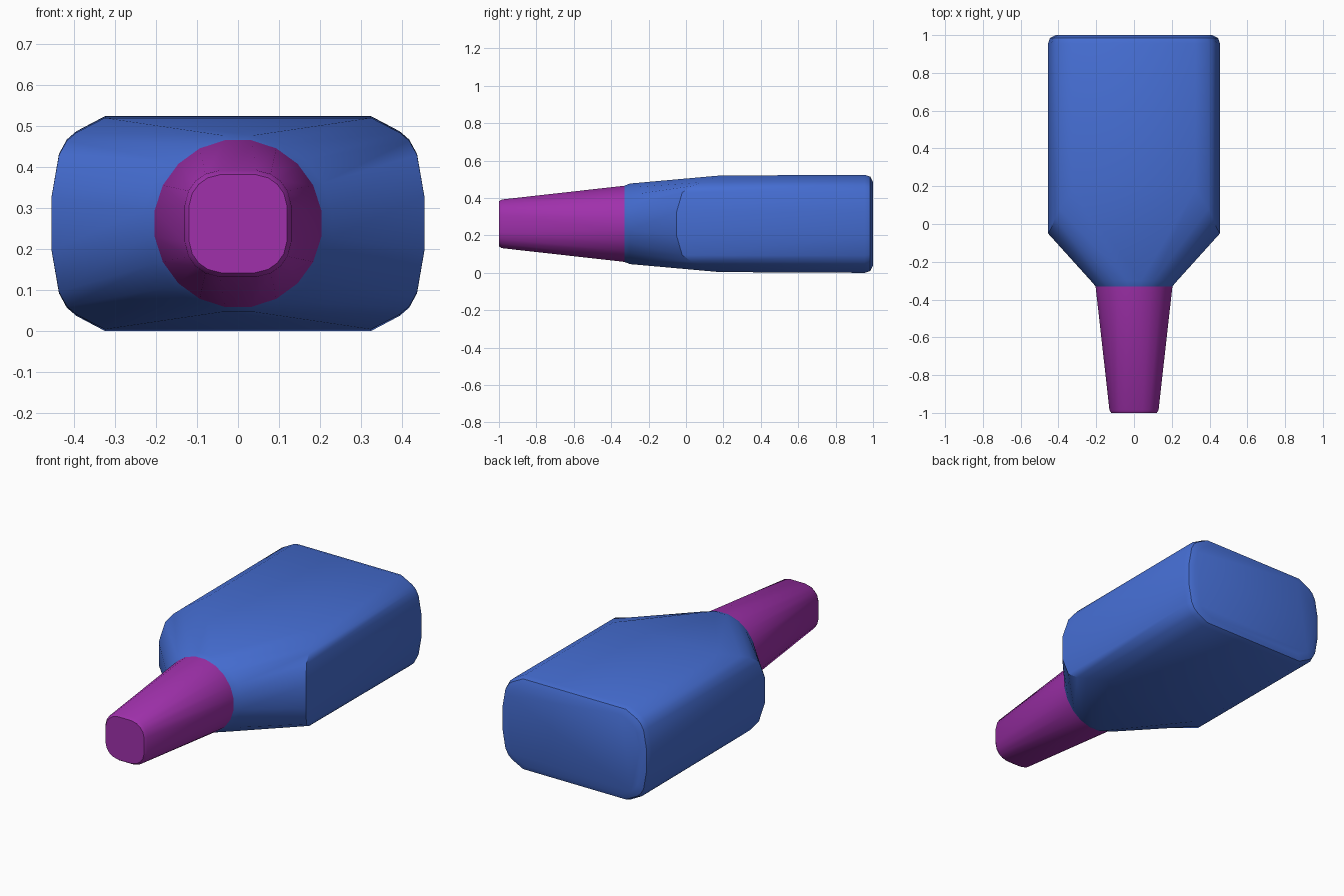
import bpy, bmesh, math

cube = bpy.data.objects.get("Cube")
if cube:
    bpy.data.objects.remove(cube, do_unlink=True)

MID = 0.262  # height of the long axis


def material(name, rgb):
    m = bpy.data.materials.new(name)
    m.use_nodes = True
    m.diffuse_color = (*rgb, 1)
    m.node_tree.nodes["Principled BSDF"].inputs["Base Color"].default_value = (*rgb, 1)
    return m


def mirror_ring(quarter):
    """Complete a quarter section of (x, z, y) points around the long axis."""
    q, r = quarter, quarter[::-1]
    return (q + [(-x, z, y) for x, z, y in r]
            + [(-x, -z, y) for x, z, y in q] + [(x, -z, y) for x, z, y in r])


def ellipse(rx, rz, y):
    angles = [math.radians(9 + 18 * i) for i in range(5)]
    return [(rx * math.cos(a), rz * math.sin(a), y) for a in angles]


def section(points, y, inset=0.0):
    """Rounded box section, shrunk evenly by inset."""
    w, h = points[0][0], points[-1][1]
    return [(x * (1 - inset / w), z * (1 - inset / h), y) for x, z in points]


def loft(name, quarters, mat):
    bm = bmesh.new()
    rings = [[bm.verts.new((x, y, MID + z)) for x, z, y in mirror_ring(q)] for q in quarters]
    for a, b in zip(rings, rings[1:]):
        for i in range(len(a)):
            j = (i + 1) % len(a)
            bm.faces.new((a[i], a[j], b[j], b[i]))
    bm.faces.new(rings[0])
    bm.faces.new(rings[-1])
    bmesh.ops.recalc_face_normals(bm, faces=bm.faces)
    me = bpy.data.meshes.new(name)
    bm.to_mesh(me)
    bm.free()
    me.materials.append(mat)
    ob = bpy.data.objects.new(name, me)
    bpy.context.collection.objects.link(ob)
    bpy.ops.object.select_all(action='DESELECT')
    ob.select_set(True)
    bpy.context.view_layer.objects.active = ob
    bpy.ops.object.shade_smooth_by_angle(angle=math.radians(35))
    return ob


blue = material("blue", (0.06, 0.155, 0.65))
purple = material("purple", (0.35, 0.03, 0.41))

# Body: round collar, sloping shoulders, then a straight rounded box
box = [(0.455, 0.066), (0.437, 0.17), (0.418, 0.205), (0.395, 0.225), (0.325, 0.262)]
shoulder_y = [-0.05, -0.02, 0.03, 0.08, 0.18]
shoulder = [(x, z * 0.985, y) for (x, z), y in zip(box, shoulder_y)]
loft("body", [
    ellipse(0.206, 0.206, -0.33),
    ellipse(0.232, 0.218, -0.3),
    shoulder,
    section(box, 0.955),
    section(box, 0.985, 0.01),
    section(box, 1.0, 0.04),
], blue)

# Neck: round at the body, squarer at the tip
tip = [(0.13, 0.045), (0.121, 0.08), (0.104, 0.104), (0.08, 0.121), (0.045, 0.13)]
loft("neck", [
    ellipse(0.206, 0.206, -0.33),
    section(tip, -0.985),
    section(tip, -1.0, 0.01),
], purple)
